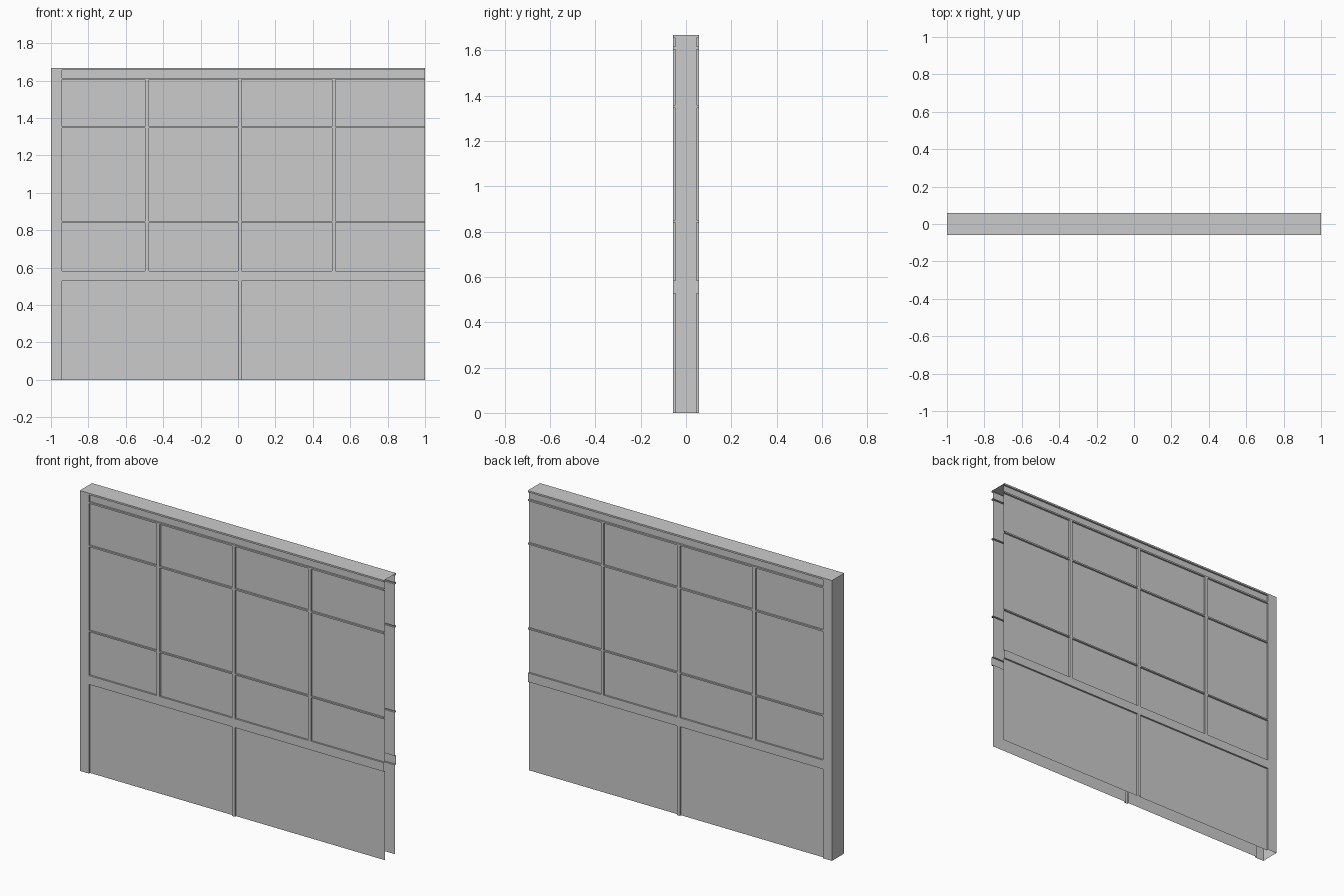
import bpy, bmesh
from mathutils import Vector

if "Cube" in bpy.data.objects:
    bpy.data.objects.remove(bpy.data.objects["Cube"])

OUT, IN, TOP = 0.0575, 0.047, 1.667      # frame face, panel face, wall height

# Recessed panels as (x0, x1, z0, z1)
panels = [(-0.94, 0.0, 0.0, 0.53), (0.02, 1.0, 0.0, 0.53), (-0.94, 1.0, 1.614, 1.657)]
for x0, x1 in ((-0.94, -0.497), (-0.475, 0.0), (0.02, 0.502), (0.52, 1.0)):
    for z0, z1 in ((0.583, 0.842), (0.85, 1.347), (1.356, 1.605)):
        panels.append((x0, x1, z0, z1))

xs = sorted({-1.0, 1.0} | {v for p in panels for v in p[:2]})
zs = sorted({0.0, TOP} | {v for p in panels for v in p[2:]})


def depth(i, j):
    """Front surface y of one grid cell."""
    x, z = (xs[i] + xs[i + 1]) / 2, (zs[j] + zs[j + 1]) / 2
    inside = any(a < x < b and c < z < d for a, b, c, d in panels)
    return -IN if inside else -OUT


bm = bmesh.new()


def quad(pts, normal):
    f = bm.faces.new([bm.verts.new(p) for p in pts])
    f.normal_update()
    if f.normal.dot(Vector(normal)) < 0:
        f.normal_flip()


# Front skin: rails and posts stand proud, panels sit back, steps join them
nx, nz = len(xs) - 1, len(zs) - 1
for i in range(nx):
    for j in range(nz):
        y, (a, b), (c, d) = depth(i, j), xs[i:i + 2], zs[j:j + 2]
        quad([(a, y, c), (b, y, c), (b, y, d), (a, y, d)], (0, -1, 0))
        if i + 1 < nx and depth(i + 1, j) != y:
            y2 = depth(i + 1, j)
            quad([(b, y, c), (b, y2, c), (b, y2, d), (b, y, d)], (y2 - y, 0, 0))
        if j + 1 < nz and depth(i, j + 1) != y:
            y2 = depth(i, j + 1)
            quad([(a, y, d), (b, y, d), (b, y2, d), (a, y2, d)], (0, 0, y2 - y))

# Closed left end and top cap (right end and underside stay open)
quad([(-1, -OUT, 0), (-1, 0, 0), (-1, 0, TOP), (-1, -OUT, TOP)], (-1, 0, 0))
quad([(-1, -OUT, TOP), (1, -OUT, TOP), (1, 0, TOP), (-1, 0, TOP)], (0, 0, 1))

bmesh.ops.remove_doubles(bm, verts=bm.verts, dist=1e-5)
bmesh.ops.dissolve_limit(bm, angle_limit=0.01, verts=bm.verts, edges=bm.edges)

mesh = bpy.data.meshes.new("panelled_wall")
bm.to_mesh(mesh)
bm.free()
wall = bpy.data.objects.new("panelled_wall", mesh)
bpy.context.collection.objects.link(wall)

# Back skin mirrors the front
mirror = wall.modifiers.new("back_skin", 'MIRROR')
mirror.use_axis = (False, True, False)
mirror.use_clip = True
